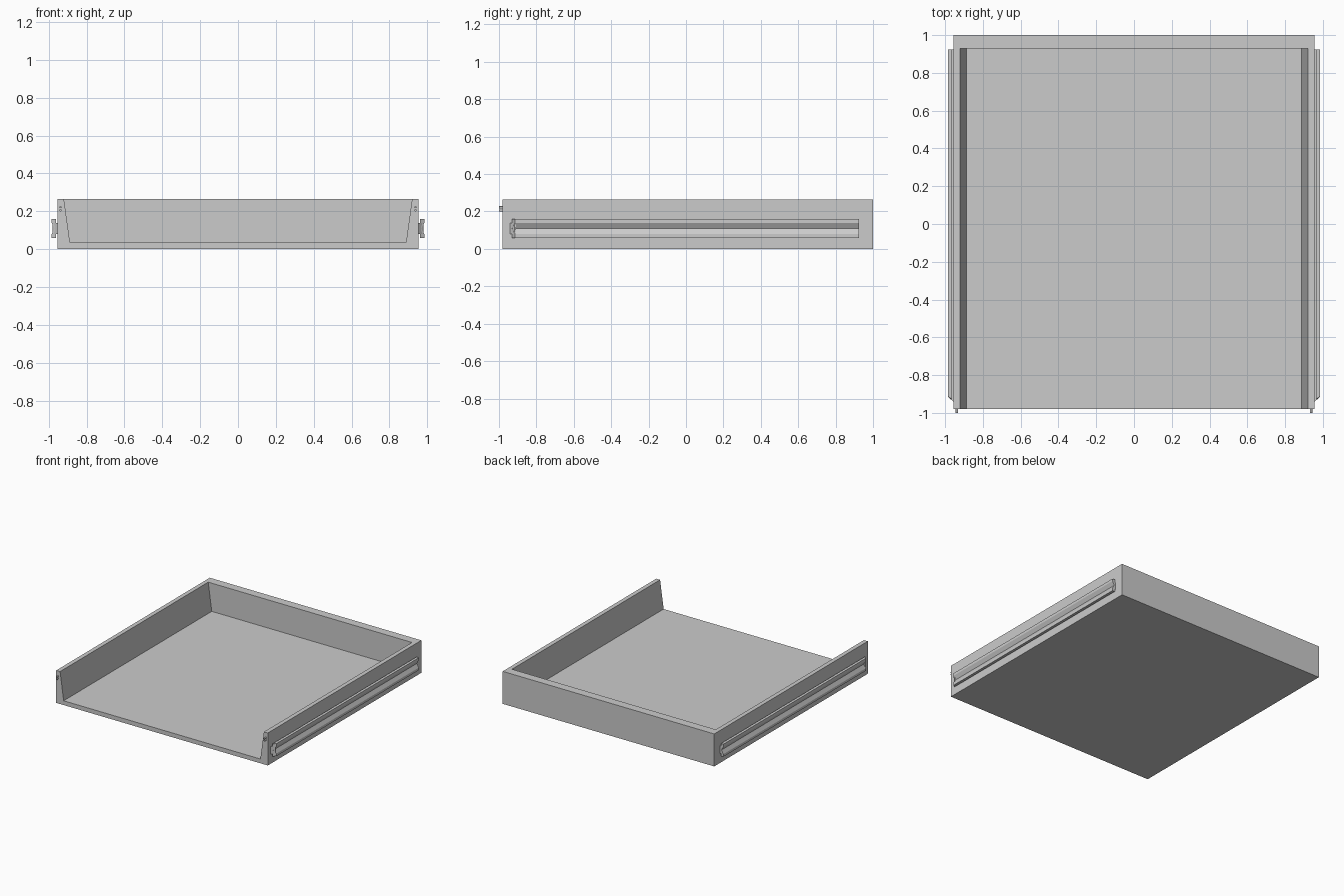
import bpy
import bmesh
from math import radians
from mathutils import Matrix

if "Cube" in bpy.data.objects:
    bpy.data.objects.remove(bpy.data.objects["Cube"], do_unlink=True)

grey = bpy.data.materials.new("light_grey")
grey.use_nodes = True
colour = (0.6, 0.6, 0.6, 1)
grey.diffuse_color = colour
grey.node_tree.nodes["Principled BSDF"].inputs["Base Color"].default_value = colour


def finish(name, bm):
    bmesh.ops.recalc_face_normals(bm, faces=bm.faces)
    mesh = bpy.data.meshes.new(name)
    bm.to_mesh(mesh)
    bm.free()
    mesh.materials.append(grey)
    obj = bpy.data.objects.new(name, mesh)
    bpy.context.collection.objects.link(obj)
    return obj


def prism(name, profile, side, front, back):
    """Extrude an (x, z) profile along y; front may be a function of x."""
    bm = bmesh.new()
    start = front if callable(front) else lambda x: front
    near = [bm.verts.new((side * x, start(x), z)) for x, z in profile]
    far = [bm.verts.new((side * x, back, z)) for x, z in profile]
    bm.faces.new(near)
    bm.faces.new(far[::-1])
    for i in range(len(profile)):
        j = (i + 1) % len(profile)
        bm.faces.new((near[i], near[j], far[j], far[i]))
    return finish(name, bm)


def rectangle(x0, x1, z0, z1):
    return [(x0, z0), (x1, z0), (x1, z1), (x0, z1)]


# Tray: a block hollowed from the front, with sloping side walls
W, H, FRONT = 0.955, 0.265, -0.98
tray = prism("tray", rectangle(-W, W, 0, H), 1, FRONT, 1)
hollow = [(-0.888, 0.035), (0.888, 0.035), (0.934, 0.365), (-0.934, 0.365)]
cutter = prism("tray_hollow", hollow, 1, -1.2, 0.93)
cutter.hide_render = True
cut = tray.modifiers.new("hollow", "BOOLEAN")
cut.operation = "DIFFERENCE"
cut.solver = "EXACT"
cut.object = cutter
bpy.context.view_layer.objects.active = tray
bpy.ops.object.modifier_apply(modifier=cut.name)
bpy.data.objects.remove(cutter, do_unlink=True)

# Grooved slide rail section, standing off the wall on a narrow web
MID = 0.109
upper = [(W, 0.139), (0.963, 0.139), (0.963, 0.16), (0.985, 0.16),
         (0.985, 0.139), (0.968, MID)]
lower = [(x, 2 * MID - z) for x, z in upper[-2::-1]]
rail_profile = upper + lower


def rail_front(x):
    return -0.93 + max(0, x - 0.968)


for side, label in ((1, "left"), (-1, "right")):
    prism(label + "_slide_rail", rail_profile, side, rail_front, 0.925)

    # Chamfered stop at the front end of the rail
    prism(label + "_rail_stop", rectangle(W, 0.98, 0.079, 0.139), side,
          lambda x: -0.942 + (x - W), -0.908)

    # Two small pins on the front edge of each wall
    for level, z in (("lower", 0.205), ("upper", 0.222)):
        bm = bmesh.new()
        place = Matrix.Translation((side * 0.938, -0.985, z))
        bmesh.ops.create_cone(
            bm, cap_ends=True, segments=16, radius1=0.006, radius2=0.006,
            depth=0.03, matrix=place @ Matrix.Rotation(radians(90), 4, "X"))
        pin = finish(f"{label}_{level}_pin", bm)
        bpy.ops.object.select_all(action="DESELECT")
        pin.select_set(True)
        bpy.context.view_layer.objects.active = pin
        bpy.ops.object.shade_smooth_by_angle()
